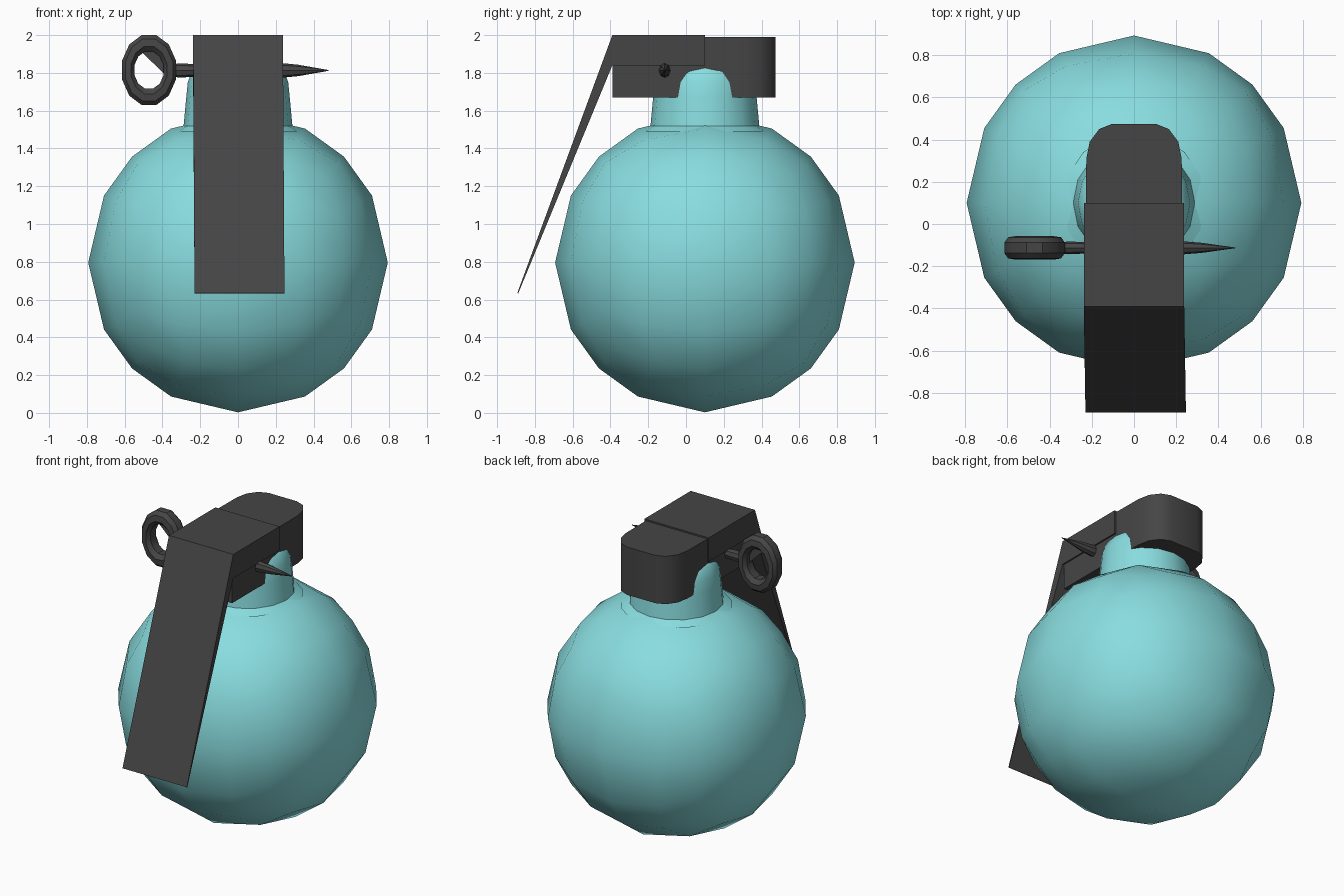
import bpy, bmesh, math
from mathutils import Vector

cube = bpy.data.objects.get("Cube")
if cube:
    bpy.data.objects.remove(cube, do_unlink=True)


def material(name, rgb):
    m = bpy.data.materials.new(name)
    m.use_nodes = True
    m.diffuse_color = (*rgb, 1)
    m.node_tree.nodes["Principled BSDF"].inputs["Base Color"].default_value = (*rgb, 1)
    return m


teal = material("teal", (0.25, 0.72, 0.74))
grey = material("dark grey", (0.06, 0.06, 0.06))


def finish(name, bm, mat, smooth=None):
    bmesh.ops.recalc_face_normals(bm, faces=bm.faces)
    mesh = bpy.data.meshes.new(name)
    bm.to_mesh(mesh)
    bm.free()
    mesh.materials.append(mat)
    ob = bpy.data.objects.new(name, mesh)
    bpy.context.collection.objects.link(ob)
    if smooth:
        bpy.ops.object.select_all(action='DESELECT')
        ob.select_set(True)
        bpy.context.view_layer.objects.active = ob
        bpy.ops.object.shade_smooth_by_angle(angle=math.radians(smooth))
    return ob


def loft(name, loops, mat, closed=False, smooth=None):
    """Skin equal-length loops of points; cap the ends unless closed."""
    bm = bmesh.new()
    rings = [[bm.verts.new(p) for p in loop] for loop in loops]
    n = len(rings[0])
    pairs = list(zip(rings, rings[1:])) + ([(rings[-1], rings[0])] if closed else [])
    for a, b in pairs:
        for i in range(n):
            j = (i + 1) % n
            bm.faces.new((a[i], a[j], b[j], b[i]))
    if not closed:
        bm.faces.new(rings[0])
        bm.faces.new(rings[-1])
    return finish(name, bm, mat, smooth)


def circle(n, fn, start=0.0):
    angles = [math.tau * (i + start) / n for i in range(n)]
    return [fn(math.cos(a), math.sin(a)) for a in angles]


# Round body: a gridded cube pushed out to a sphere
bm = bmesh.new()
bmesh.ops.create_cube(bm, size=2)
bmesh.ops.subdivide_edges(bm, edges=bm.edges[:], cuts=3, use_grid_fill=True)
centre = Vector((0, 0.1, 0.796))
for v in bm.verts:
    v.co = centre + v.co.normalized() * 0.793
finish("body", bm, teal, 60)

# Neck with a rounded top that bulges through the cap sides
neck = [(0.34, 1.49), (0.288, 1.52), (0.274, 1.67), (0.266, 1.75),
        (0.243, 1.81), (0.215, 1.84), (0.1, 1.87)]
loft("neck", [circle(16, lambda c, s: (r * c, 0.1 + r * s, z)) for r, z in neck],
     teal, smooth=50)

# Cap: front block and rounded rear block
half = [(0.228, 0.1), (0.226, 0.31), (0.21, 0.39), (0.165, 0.45), (0.105, 0.474)]
rear = half + [(-x, y) for x, y in reversed(half)]
loft("cap_rear", [[(x, y, z) for x, y in rear] for z in (1.67, 1.99)], grey, smooth=35)
front = [(0.228, -0.388), (0.228, 0.1), (-0.228, 0.1), (-0.228, -0.388)]
loft("cap_front", [[(x, y, z) for x, y in front] for z in (1.67, 1.86)], grey)

# Lever: flat top and a long blade tapering to an edge
lever = [(0.1, 1.84), (0.1, 2.0), (-0.39, 2.0), (-0.893, 0.635), (-0.888, 0.633), (-0.39, 1.84)]
loft("lever", [[(x + (0.008 if z < 1 else 0), y, z) for y, z in lever]
               for x in (-0.238, 0.238)], grey)

# Safety pin with a pointed tip
pin = [(-0.36, 0.03), (-0.31, 0.038), (-0.24, 0.034), (0.24, 0.038), (0.32, 0.03), (0.48, 0.002)]
loft("safety_pin", [circle(8, lambda c, s: (x, -0.113 + r * 0.8 * c, 1.813 + r * s))
                    for x, r in pin], grey, smooth=30)

# Pull ring: bevelled section swept round an oval
section = [(0.148, 0.192, 0.025), (0.13, 0.17, 0.05), (0.098, 0.13, 0.055), (0.08, 0.102, 0.03)]
section += [(a, b, -y) for a, b, y in reversed(section)]
loft("pull_ring", [circle(12, lambda c, s: (-0.471 + a * c, -0.113 + y, 1.815 + b * s), 0.5)
                   for a, b, y in section], grey, closed=True, smooth=30)

# Thin web across the upper corner of the ring
web = [(-0.52, 1.92), (-0.38, 1.92), (-0.375, 1.78)]
loft("ring_web", [[(x, y, z) for x, z in web] for y in (-0.117, -0.109)], grey)
